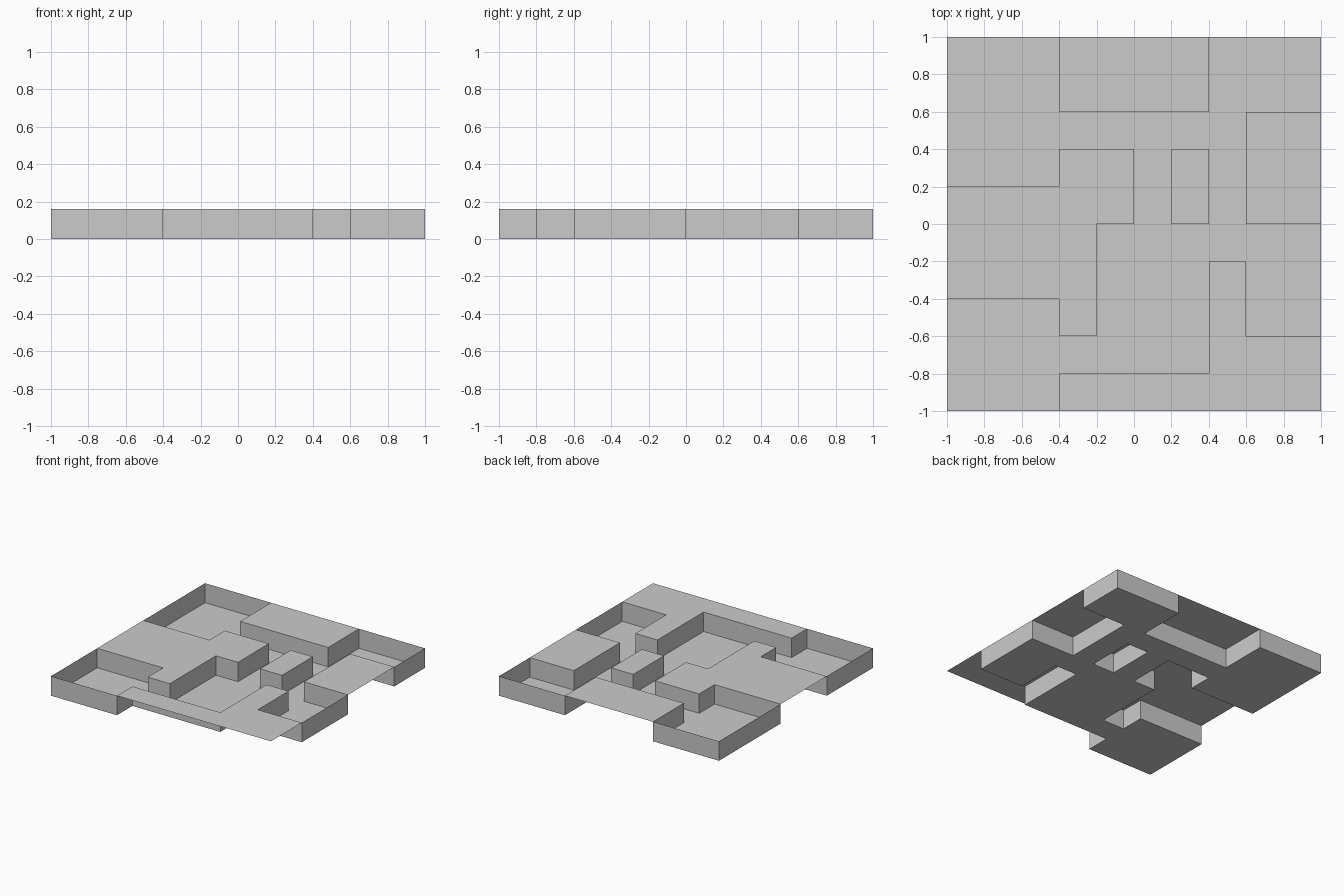
import bpy
import bmesh

if "Cube" in bpy.data.objects:
    bpy.data.objects.remove(bpy.data.objects["Cube"])

CELL, N, H = 0.2, 10, 0.16

# Raised plateaus as cell ranges (x0, x1, y0, y1) on a 10 x 10 grid
RAISED = [
    (3, 7, 8, 10),                                          # back block
    (8, 10, 5, 8),                                          # right block
    (6, 7, 5, 7),                                           # small island
    (0, 3, 3, 6), (3, 5, 5, 7), (3, 4, 2, 5),               # left plateau
    (3, 10, 0, 1), (7, 10, 1, 2), (7, 8, 2, 4),             # front plateau
]


def is_high(i, j):
    # The rim outside the grid counts as raised, so low cells get outer walls
    if not (0 <= i < N and 0 <= j < N):
        return True
    return any(a <= i < b and c <= j < d for a, b, c, d in RAISED)


bm = bmesh.new()


def quad(corners):
    bm.faces.new([bm.verts.new((i * CELL - 1, j * CELL - 1, z)) for i, j, z in corners])


for i in range(N):
    for j in range(N):
        ring = [(i, j), (i + 1, j), (i + 1, j + 1), (i, j + 1)]
        high = is_high(i, j)
        # Floor or plateau top
        quad([(x, y, H if high else 0) for x, y in ring])
        if high:
            continue
        # Walls facing into the low cell
        for k, (dx, dy) in enumerate([(0, -1), (1, 0), (0, 1), (-1, 0)]):
            if is_high(i + dx, j + dy):
                p, q = ring[k], ring[(k + 1) % 4]
                quad([(*q, 0), (*p, 0), (*p, H), (*q, H)])

# Weld the sheet into one open folded surface
bmesh.ops.remove_doubles(bm, verts=bm.verts, dist=1e-4)
mesh = bpy.data.meshes.new("stepped_panel")
bm.to_mesh(mesh)
bm.free()
panel = bpy.data.objects.new("stepped_panel", mesh)
bpy.context.collection.objects.link(panel)
